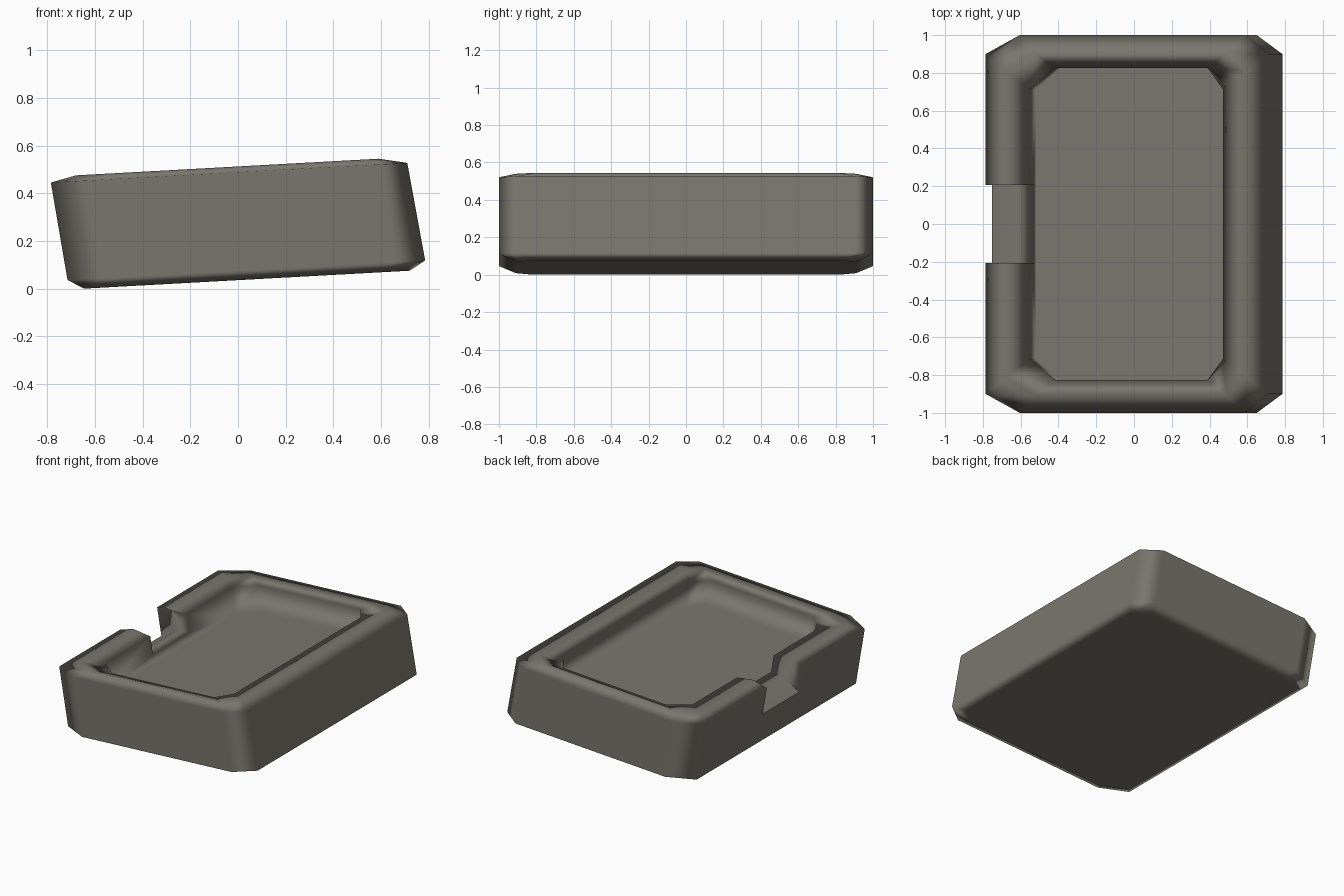
import bpy, bmesh, math

if "Cube" in bpy.data.objects:
    bpy.data.objects.remove(bpy.data.objects["Cube"])

SLOPE = 0.055  # the whole basin is tilted along x
FLOOR = 0.27   # recess floor height at its left edge
LEAN = 0.17 * (0.458 - FLOOR)  # sideways lean of the recess walls

stone = bpy.data.materials.new("warm grey stone")
stone.diffuse_color = (0.19, 0.183, 0.155, 1)
stone.use_nodes = True
stone.node_tree.nodes["Principled BSDF"].inputs["Base Color"].default_value = stone.diffuse_color


def ring(bm, xl, xr, y, z, dl, dr, dy):
    """Cut-corner rectangle lying on the tilted plane; z is the height at xl."""
    pts = [(xl + dl, -y), (xr - dr, -y), (xr, dy - y), (xr, y - dy),
           (xr - dr, y), (xl + dl, y), (xl, y - dy), (xl, dy - y)]
    return [bm.verts.new((px, py, z + SLOPE * (px - xl))) for px, py in pts]


def finish(bm, name):
    bmesh.ops.recalc_face_normals(bm, faces=bm.faces)
    me = bpy.data.meshes.new(name)
    bm.to_mesh(me)
    bm.free()
    ob = bpy.data.objects.new(name, me)
    bpy.context.collection.objects.link(ob)
    me.materials.append(stone)
    return ob


# basin: outer wall, rounded rim and recess as stacked rings
bm = bmesh.new()
rings = [ring(bm, *r) for r in (
    (-0.645, 0.720, 0.910, 0.000, 0.15, 0.11, 0.09),   # underside
    (-0.715, 0.785, 1.000, 0.036, 0.18, 0.135, 0.10),  # lower edge
    (-0.785, 0.710, 1.000, 0.445, 0.18, 0.12, 0.10),   # upper edge
    (-0.680, 0.590, 0.910, 0.475, 0.15, 0.10, 0.10),   # rim crest
    (-0.550, 0.470, 0.825, 0.458, 0.13, 0.08, 0.11),   # rim inner edge
    (-0.550 + LEAN, 0.470 + LEAN, 0.825, FLOOR, 0.13, 0.08, 0.11))]  # floor
for a, b in zip(rings, rings[1:]):
    for i in range(8):
        j = (i + 1) % 8
        bm.faces.new((a[i], a[j], b[j], b[i]))
bm.faces.new(rings[0])
bm.faces.new(rings[-1])
basin = finish(bm, "basin")

# spout notch: side profile extruded across the left rim
bm = bmesh.new()
profile = [(-0.90, 0.17), (-0.75, 0.25), (-0.64, 0.315), (-0.527, 0.334),
           (-0.45, 0.345), (-0.45, 0.70), (-0.90, 0.70)]
ends = [[bm.verts.new((x, y, z)) for x, z in profile] for y in (-0.207, 0.207)]
for e in ends:
    bm.faces.new(e)
n = len(profile)
for i in range(n):
    j = (i + 1) % n
    bm.faces.new((ends[0][i], ends[0][j], ends[1][j], ends[1][i]))
cutter = finish(bm, "notch_cutter")
cutter.hide_render = True

bpy.context.view_layer.objects.active = basin
basin.select_set(True)
cutter.select_set(False)
mod = basin.modifiers.new("notch", 'BOOLEAN')
mod.operation = 'DIFFERENCE'
mod.solver = 'EXACT'
mod.object = cutter
bpy.ops.object.modifier_apply(modifier=mod.name)
bpy.data.objects.remove(cutter)

# soft shading that keeps the broad faces flat
bpy.ops.object.shade_smooth()
soft = basin.modifiers.new("soft_edges", 'WEIGHTED_NORMAL')
soft.weight = 100
